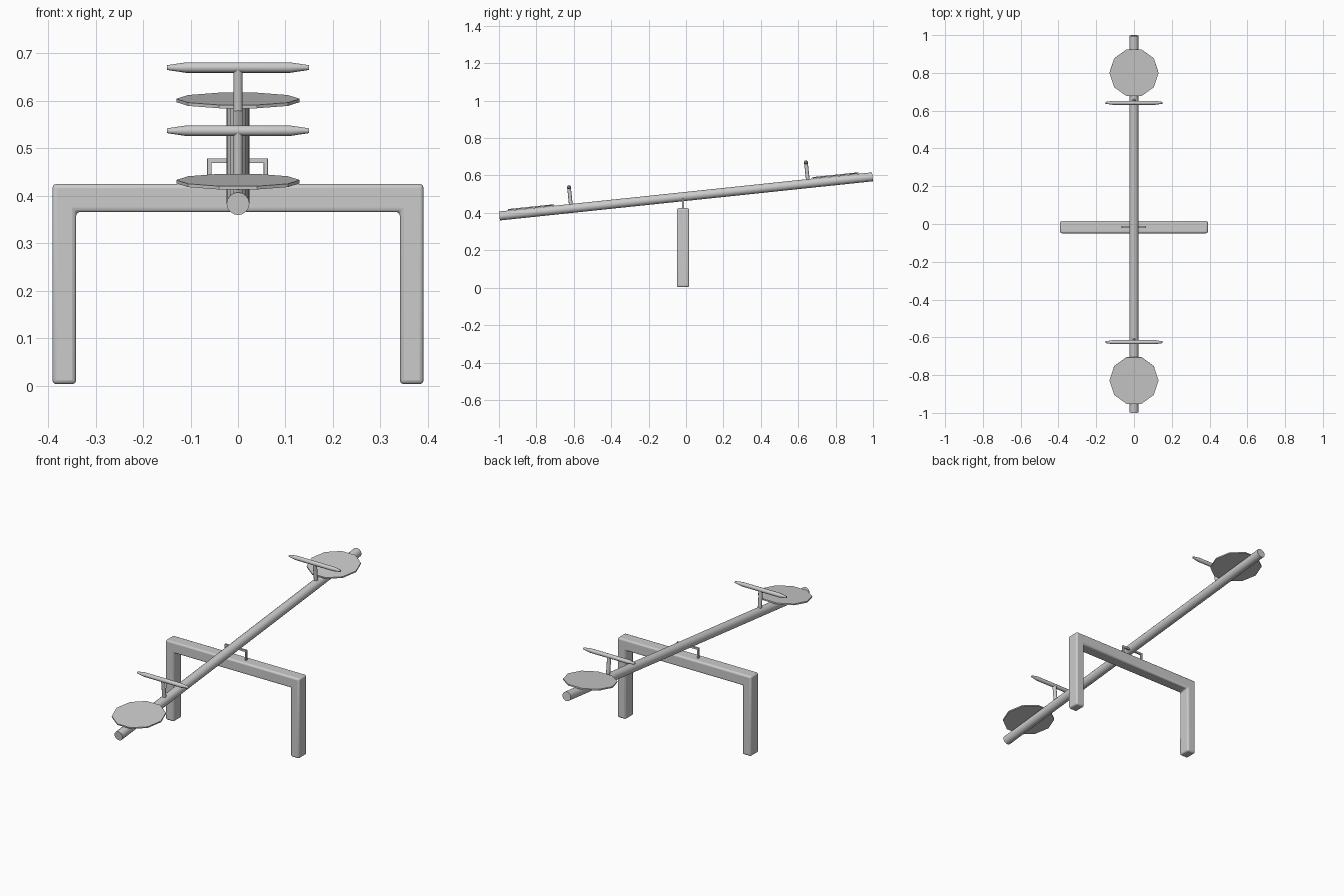
import bpy, bmesh, math
from mathutils import Vector, Matrix

cube = bpy.data.objects.get("Cube")
if cube:
    bpy.data.objects.remove(cube, do_unlink=True)

grey = bpy.data.materials.new("grey_metal")
grey.use_nodes = True
GREY = (0.6, 0.6, 0.6, 1)
grey.diffuse_color = GREY
grey.node_tree.nodes["Principled BSDF"].inputs["Base Color"].default_value = GREY


def finish(name, bm, smooth=None, bevel=0, segments=2):
    bmesh.ops.recalc_face_normals(bm, faces=bm.faces[:])
    mesh = bpy.data.meshes.new(name)
    bm.to_mesh(mesh)
    bm.free()
    mesh.materials.append(grey)
    obj = bpy.data.objects.new(name, mesh)
    bpy.context.collection.objects.link(obj)
    if bevel:
        mod = obj.modifiers.new("rounded_edges", "BEVEL")
        mod.width, mod.segments = bevel, segments
    if smooth:
        bpy.ops.object.select_all(action="DESELECT")
        obj.select_set(True)
        bpy.context.view_layer.objects.active = obj
        bpy.ops.object.shade_smooth_by_angle(angle=math.radians(smooth))
    return obj


def rod(bm, a, b, r1, r2=None, sides=12, turn=0):
    """Cylinder or cone frustum from a to b."""
    a, b = Vector(a), Vector(b)
    rot = (b - a).to_track_quat("Z", "Y").to_matrix().to_4x4()
    bmesh.ops.create_cone(
        bm, cap_ends=True, segments=sides, radius1=r1, radius2=r1 if r2 is None else r2,
        depth=(b - a).length,
        matrix=Matrix.Translation((a + b) / 2) @ rot @ Matrix.Rotation(turn, 4, "Z"))


def arch(name, outer, inner, top, under, base, y, depth, bevel, centre=0):
    """Square-section arch: two legs and a crossbar in one profile."""
    bm = bmesh.new()
    profile = [(-outer, base), (-outer, top), (outer, top), (outer, base),
               (inner, base), (inner, under), (-inner, under), (-inner, base)]
    face = bm.faces.new([bm.verts.new((x + centre, y - depth / 2, z)) for x, z in profile])
    out = bmesh.ops.extrude_face_region(bm, geom=[face])
    moved = [v for v in out["geom"] if isinstance(v, bmesh.types.BMVert)]
    bmesh.ops.translate(bm, verts=moved, vec=(0, depth, 0))
    return finish(name, bm, 40, bevel, 3)


# Support frame and the small pivot staple on top of it
arch("support_frame", 0.391, 0.341, 0.425, 0.366, 0.003, -0.016, 0.066, 0.009)
arch("pivot_bracket", 0.064, 0.055, 0.479, 0.469, 0.415, -0.016, 0.01, 0.001, -0.001)

# Everything on the plank is built level, then tilted about the pivot
TILT = Matrix.Translation((0, 0, 0.488)) @ Matrix.Rotation(math.atan(0.105), 4, "X")

bm = bmesh.new()
rod(bm, (0, -1.003, 0), (0, 1.003, 0), 0.024, sides=16)
finish("beam", bm, 40).matrix_world = TILT

for end, seat_y, grip_y in (("front", -0.83, -0.617), ("back", 0.808, 0.657)):
    # Thin ten-sided seat
    bm = bmesh.new()
    rod(bm, (0, seat_y, 0.025), (0, seat_y, 0.032), 0.13, sides=10, turn=math.pi / 2)
    finish(end + "_seat", bm).matrix_world = TILT

    # Upright post carrying the grip
    bm = bmesh.new()
    rod(bm, (0, grip_y, 0.01), (0, grip_y, 0.112), 0.01)
    finish(end + "_handle_post", bm, 40).matrix_world = TILT

    # Grip with tapered ends: sweep of rings along x
    bm = bmesh.new()
    rings = []
    for x, r in ((-0.15, 0.005), (-0.11, 0.011), (0.11, 0.011), (0.15, 0.005)):
        rings.append([bm.verts.new((x, grip_y + r * math.cos(k * math.tau / 12),
                                    0.114 + r * math.sin(k * math.tau / 12)))
                      for k in range(12)])
    for a, b in zip(rings, rings[1:]):
        for k in range(12):
            n = (k + 1) % 12
            bm.faces.new((a[k], a[n], b[n], b[k]))
    bm.faces.new(rings[0])
    bm.faces.new(rings[-1])
    finish(end + "_handle_grip", bm, 40).matrix_world = TILT
